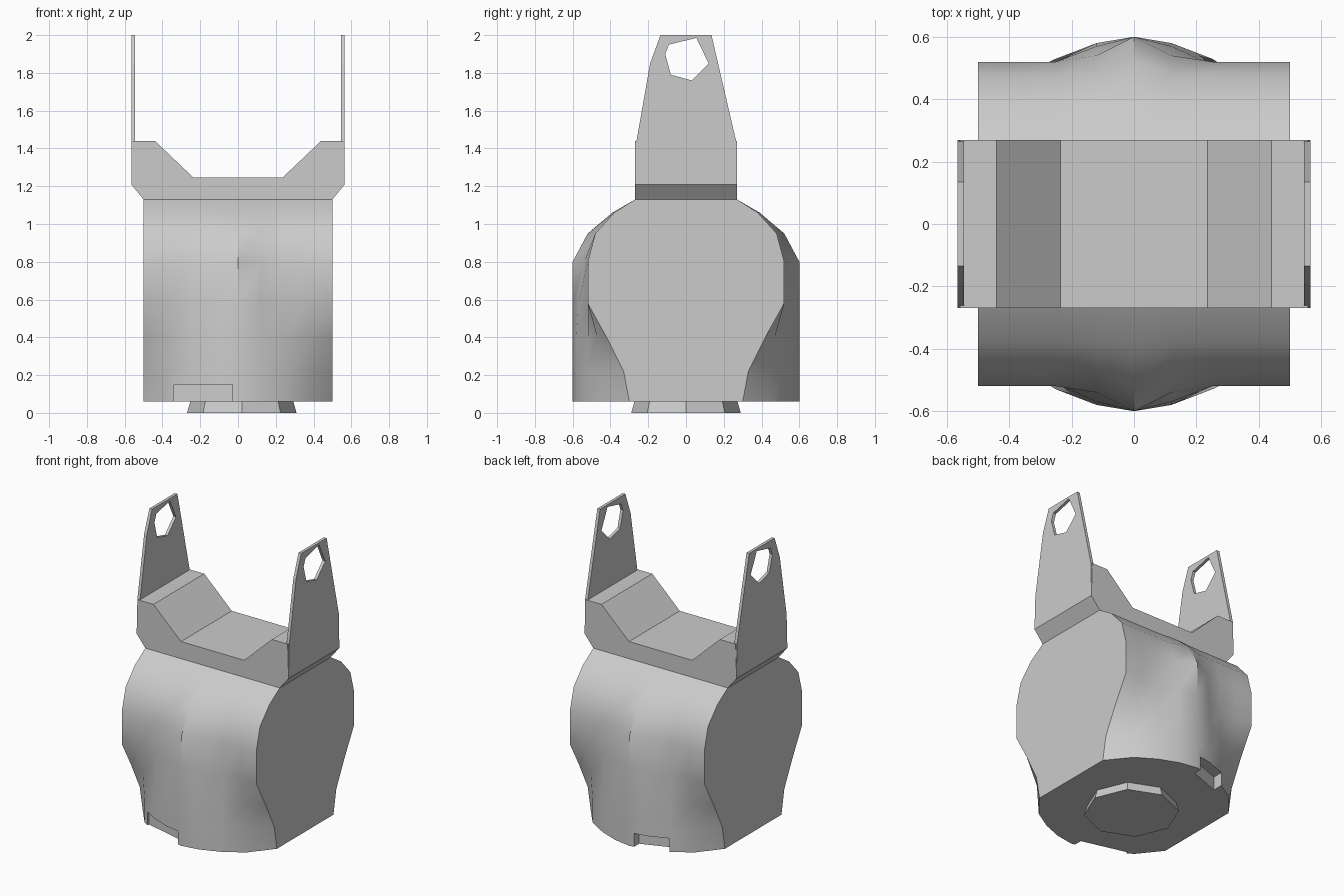
import bpy, bmesh

if "Cube" in bpy.data.objects:
    bpy.data.objects.remove(bpy.data.objects["Cube"], do_unlink=True)

grey = bpy.data.materials.new("light_grey")
grey.use_nodes = True
grey.diffuse_color = (0.6, 0.6, 0.6, 1)
grey.node_tree.nodes["Principled BSDF"].inputs["Base Color"].default_value = (0.6, 0.6, 0.6, 1)


def finish(bm, name):
    bmesh.ops.recalc_face_normals(bm, faces=bm.faces[:])
    mesh = bpy.data.meshes.new(name)
    bm.to_mesh(mesh)
    bm.free()
    mesh.materials.append(grey)
    obj = bpy.data.objects.new(name, mesh)
    bpy.context.collection.objects.link(obj)
    return obj


def activate(obj):
    bpy.ops.object.select_all(action='DESELECT')
    obj.select_set(True)
    bpy.context.view_layer.objects.active = obj


def loft(rings, name):
    """Skin matching rings of points and cap both ends."""
    bm = bmesh.new()
    rows = [[bm.verts.new(p) for p in ring] for ring in rings]
    n = len(rows[0])
    for a, b in zip(rows, rows[1:]):
        for i in range(n):
            j = (i + 1) % n
            bm.faces.new((a[i], a[j], b[j], b[i]))
    bm.faces.new(rows[0])
    bm.faces.new(rows[-1])
    return finish(bm, name)


# Body: half depth at each level, blending a side drum into a central upright ridge
levels = [0.06, 0.22, 0.40, 0.58, 0.80, 0.95, 1.06, 1.13]
half = {
    0.50: [0.30, 0.33, 0.42, 0.52, 0.52, 0.48, 0.38, 0.27],
    0.38: [0.45, 0.45, 0.47, 0.52, 0.52, 0.48, 0.38, 0.27],
    0.25: [0.53, 0.53, 0.52, 0.51, 0.52, 0.48, 0.38, 0.27],
    0.12: [0.58, 0.58, 0.58, 0.57, 0.54, 0.48, 0.38, 0.27],
    0.00: [0.60, 0.60, 0.60, 0.60, 0.60, 0.52, 0.39, 0.27],
}
stations = [-x for x in half] + [x for x in reversed(half) if x > 0]
rings = []
for x in stations:
    depth = half[abs(x)]
    front = [(x, -d, z) for d, z in zip(depth, levels)]
    back = [(x, d, z) for d, z in zip(depth, levels)]
    rings.append(front + back[::-1])
body = loft(rings, "body")

# Shallow notches in the lower rim, front and back
for side, outer in ((-1, -0.34), (1, -0.25)):
    plan = [(-0.03, 0.7), (-0.03, 0.54), (outer, 0.46), (outer, 0.7)]
    cutter = loft([[(x, side * y, z) for x, y in plan] for z in (0, 0.15)], "notch_cutter")
    cutter.hide_render = True
    mod = body.modifiers.new("notch", 'BOOLEAN')
    mod.operation = 'DIFFERENCE'
    mod.object = cutter
    activate(body)
    bpy.ops.object.modifier_apply(modifier=mod.name)
    bpy.data.objects.remove(cutter, do_unlink=True)
activate(body)
bpy.ops.object.shade_smooth_by_angle(angle=0.5)

# Saddle: cradle profile extruded front to back
right = [(0.50, 1.13), (0.565, 1.21), (0.558, 1.44), (0.44, 1.44), (0.235, 1.245)]
profile = right + [(-x, z) for x, z in reversed(right)]
loft([[(x, y, z) for x, z in profile] for y in (-0.27, 0.27)], "saddle")

# Side lugs: tapered plates with an irregular hole
outline = [(-0.27, 1.21), (0.27, 1.21), (0.265, 1.44), (0.135, 2.0), (-0.135, 2.0),
           (-0.19, 1.85), (-0.262, 1.44)]
hole = [(-0.11, 1.9), (-0.09, 1.95), (0.055, 1.985), (0.12, 1.85), (0.03, 1.76), (-0.08, 1.79)]
for side, name in ((1, "left_lug"), (-1, "right_lug")):
    bm = bmesh.new()
    for loop in (outline, hole):
        vs = [bm.verts.new((side * 0.545, y, z)) for y, z in loop]
        for i, v in enumerate(vs):
            bm.edges.new((v, vs[(i + 1) % len(vs)]))
    bmesh.ops.triangle_fill(bm, edges=bm.edges[:], use_beauty=True)
    ext = bmesh.ops.extrude_face_region(bm, geom=bm.faces[:], use_keep_orig=True)
    moved = [g for g in ext["geom"] if isinstance(g, bmesh.types.BMVert)]
    bmesh.ops.translate(bm, verts=moved, vec=(side * 0.02, 0, 0))
    finish(bm, name)

# Foot: low eight-sided boss under the body
bm = bmesh.new()
bmesh.ops.create_cone(bm, cap_ends=True, segments=8, radius1=0.29, radius2=0.27, depth=0.07)
bmesh.ops.translate(bm, verts=bm.verts[:], vec=(0.02, 0, 0.035))
finish(bm, "foot")
